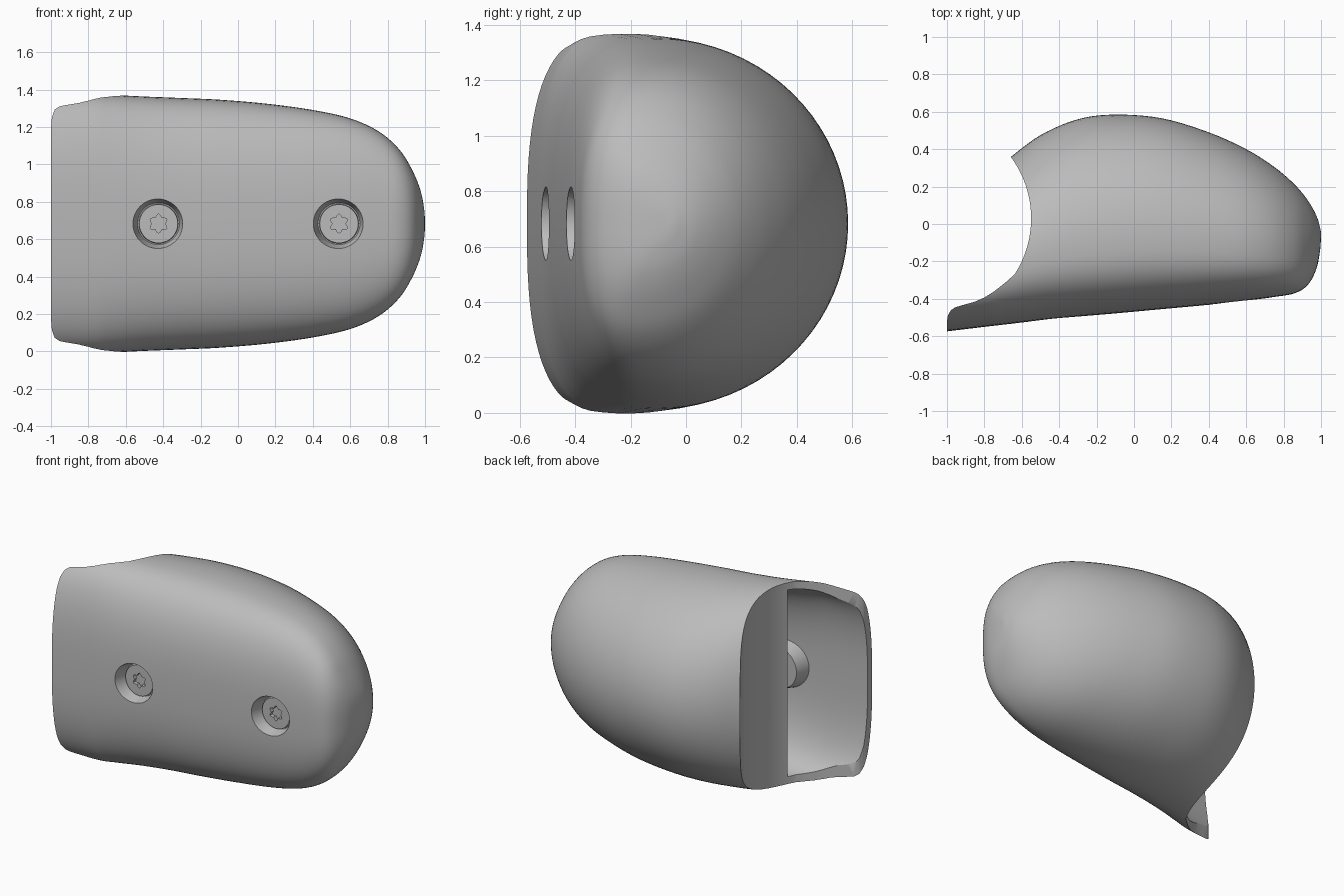
import bpy, bmesh, math
from mathutils import Vector, Matrix

cube = bpy.data.objects.get("Cube")
if cube:
    bpy.data.objects.remove(cube, do_unlink=True)

MID = 0.683          # height of the symmetry plane
WALL = 0.05

grey = bpy.data.materials.new("satin_grey")
grey.use_nodes = True
grey.diffuse_color = (0.5, 0.5, 0.5, 1)
grey.node_tree.nodes["Principled BSDF"].inputs["Base Color"].default_value = (0.5, 0.5, 0.5, 1)

# Stations along the body: x, half height, front y, back y
STATIONS = [Vector(s) for s in (
    (-1.15, .69, -.592, .25), (-.8, .69, -.55, .25), (-.67, .688, -.535, .35),
    (-.5, .68, -.515, .475), (-.3, .672, -.495, .56), (-.1, .663, -.478, .585),
    (.15, .642, -.455, .565), (.4, .608, -.432, .49), (.6, .563, -.41, .4),
    (.75, .495, -.39, .305), (.86, .4, -.37, .21), (.93, .29, -.325, .125),
    (.975, .18, -.24, .045), (.995, .08, -.14, -.02), (1, .005, -.06, -.05))]


def smooth_path(pts, steps):
    """Catmull-Rom interpolation through the stations."""
    out = []
    for i in range(len(pts) - 1):
        a, b, c, d = pts[max(i - 1, 0)], pts[i], pts[i + 1], pts[min(i + 2, len(pts) - 1)]
        for k in range(steps):
            t = k / steps
            out.append(b + (c - a) * (t / 2) + (a * 2 - b * 5 + c * 4 - d) * (t * t / 2)
                       + (b * 3 - a - c * 3 + d) * (t ** 3 / 2))
    return out + [pts[-1]]


def section(station, inset=0.0, y_limit=9.0, sides=80):
    """Boxy rounded front half joined to an elliptical back half."""
    x, h, front, back = station
    mid = front + (back - front) * .36
    ring = []
    for i in range(sides):
        a = 2 * math.pi * i / sides
        c, s = math.cos(a), math.sin(a)
        p = 2 / 2.7 if c < 0 else 1
        y = mid + (back - mid if c > 0 else mid - front - inset) * math.copysign(abs(c) ** p, c)
        z = MID + (h - inset) * math.copysign(abs(s) ** p, s)
        ring.append((x, min(y, y_limit), z))
    return ring


def finish(name, bm):
    bmesh.ops.recalc_face_normals(bm, faces=bm.faces)
    mesh = bpy.data.meshes.new(name)
    bm.to_mesh(mesh)
    bm.free()
    mesh.materials.append(grey)
    obj = bpy.data.objects.new(name, mesh)
    bpy.context.collection.objects.link(obj)
    return obj


def loft(name, rings):
    bm = bmesh.new()
    rows = [[bm.verts.new(p) for p in r] for r in rings]
    n = len(rows[0])
    for r0, r1 in zip(rows, rows[1:]):
        for i in range(n):
            j = (i + 1) % n
            bm.faces.new((r0[i], r0[j], r1[j], r1[i]))
    bm.faces.new(rows[0])
    bm.faces.new(rows[-1])
    return finish(name, bm)


def cone_y(name, x, y0, y1, r0, r1):
    """Round part running along y."""
    def ring(y, r):
        return [(x + r * math.cos(i * math.pi / 24), y, MID + r * math.sin(i * math.pi / 24))
                for i in range(48)]
    return loft(name, [ring(y0, r0), ring(y1, r1)])


def boolean(obj, tool, operation):
    tool.hide_render = True
    mod = obj.modifiers.new("boolean", 'BOOLEAN')
    mod.operation, mod.object, mod.solver = operation, tool, 'EXACT'
    bpy.context.view_layer.objects.active = obj
    bpy.ops.object.modifier_apply(modifier=mod.name)
    bpy.data.objects.remove(tool, do_unlink=True)


def shade(obj):
    bpy.ops.object.select_all(action='DESELECT')
    obj.select_set(True)
    bpy.context.view_layer.objects.active = obj
    bpy.ops.object.shade_smooth_by_angle(angle=math.radians(32))


# Outer body
body = loft("body_shell", [section(s) for s in smooth_path(STATIONS, 5)])

# Cavity behind the front plate
hollow = loft("cavity_cutter", [section(s, WALL, -.22) for s in smooth_path(STATIONS[:10], 3)])
boolean(body, hollow, 'DIFFERENCE')

# Round saddle cut that leaves the front plate standing as a flange
outline = []
for i in range(33):
    a = math.radians(45 - 78 * i / 32)
    outline.append((-1.1 + .55 * math.cos(a), .03 + .55 * math.sin(a)))
outline += [(-.69, -.315), (-.75, -.362), (-.8, -.393), (-.85, -.415), (-.91, -.432),
            (-.955, -.445), (-.98, -.462), (-.995, -.49), (-1, -.52),
            (-1, -.8), (-1.5, -.8), (-1.5, 1)]
saddle = loft("saddle_cutter", [[(x, y, z) for x, y in outline] for z in (-.3, 1.7)])
boolean(body, saddle, 'DIFFERENCE')

# Screw bosses, recesses and screws
for side, x in (("outer", -.425), ("inner", .54)):
    face = -.47 + .095 * x
    boolean(body, cone_y("boss", x, face + .03, face + .13, .17, .14), 'UNION')
    boolean(body, cone_y("recess_cutter", x, face - .06, face + .08, .15, .112), 'DIFFERENCE')
    screw = cone_y(side + "_screw", x, face + .055, face + .1, .103, .108)
    star = []
    for i in range(24):
        a = math.pi * i / 12
        r = .043 + .009 * math.cos(6 * a)
        star.append((x + r * math.sin(a), MID + r * math.cos(a)))
    socket = loft("socket_cutter", [[(u, y, v) for u, v in star] for y in (face, face + .085)])
    boolean(screw, socket, 'DIFFERENCE')
    shade(screw)
    shade(cone_y(side + "_screw_tip", x, face + .12, face + .165, .065, .055))

shade(body)
